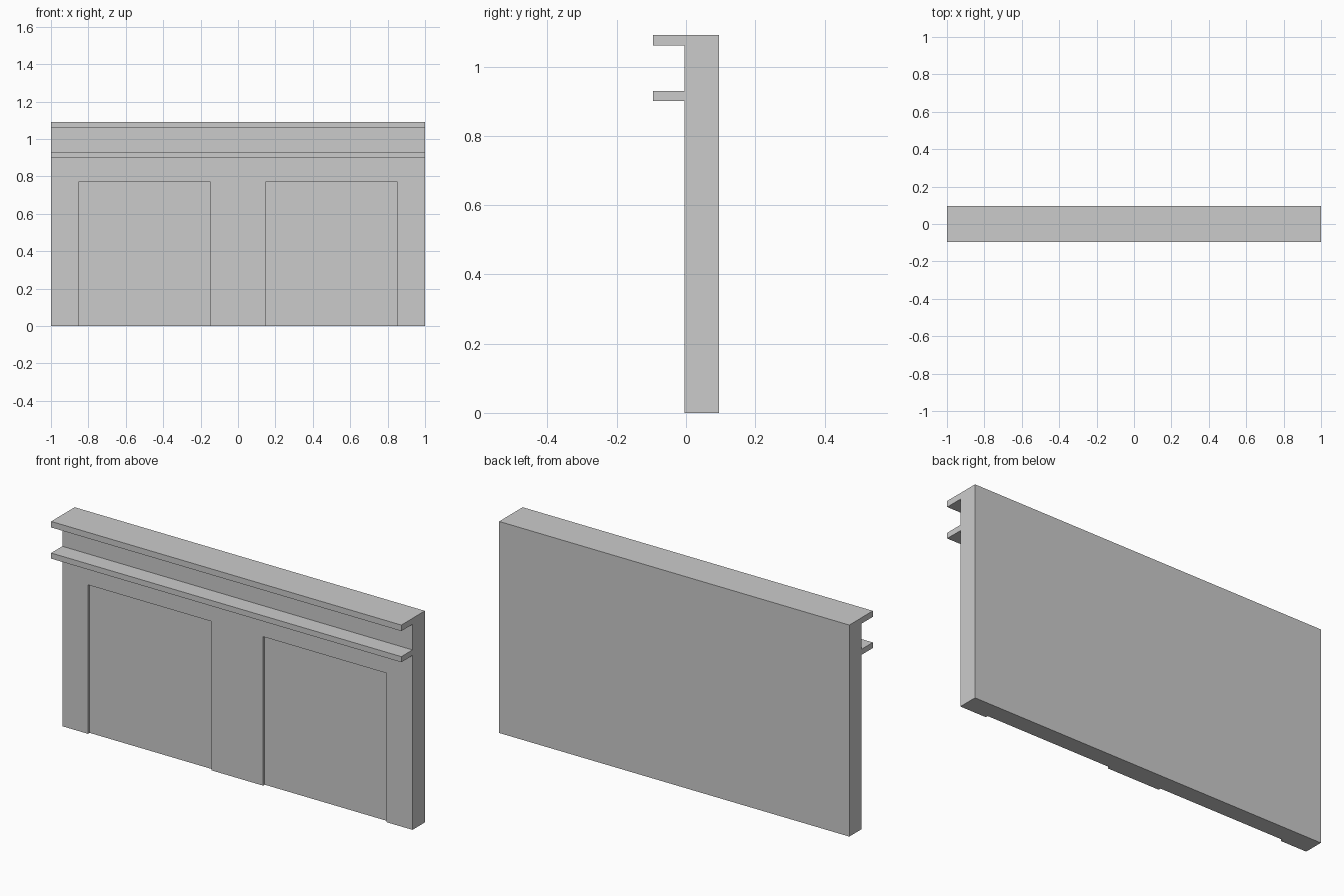
import bpy, bmesh

if "Cube" in bpy.data.objects:
    bpy.data.objects.remove(bpy.data.objects["Cube"])

FRONT, BACK, LEDGE = -0.005, 0.096, -0.096
HEIGHT = 1.092
DEPTH = 0.013  # panel recess depth


def link(name, bm):
    bmesh.ops.recalc_face_normals(bm, faces=bm.faces)
    mesh = bpy.data.meshes.new(name)
    bm.to_mesh(mesh)
    bm.free()
    obj = bpy.data.objects.new(name, mesh)
    bpy.context.collection.objects.link(obj)
    return obj


def extrude_x(name, profile, x0, x1):
    bm = bmesh.new()
    face = bm.faces.new([bm.verts.new((x0, y, z)) for y, z in profile])
    ext = bmesh.ops.extrude_face_region(bm, geom=[face])
    verts = [v for v in ext["geom"] if isinstance(v, bmesh.types.BMVert)]
    bmesh.ops.translate(bm, verts=verts, vec=(x1 - x0, 0, 0))
    return link(name, bm)


# Wall with two projecting ledges, one side profile swept along x
wall = extrude_x("wall_with_ledges", [
    (BACK, 0), (BACK, HEIGHT), (LEDGE, HEIGHT), (LEDGE, 1.061),
    (FRONT, 1.061), (FRONT, 0.929), (LEDGE, 0.929), (LEDGE, 0.9),
    (FRONT, 0.9), (FRONT, 0)], -1, 1)

# Two shallow recessed panels, open at the floor
for side, (x0, x1) in (("left", (-0.853, -0.147)), ("right", (0.147, 0.853))):
    y0, y1 = FRONT - 0.05, FRONT + DEPTH
    cutter = extrude_x(f"{side}_panel_cutter",
                       [(y0, -0.1), (y1, -0.1), (y1, 0.769), (y0, 0.769)], x0, x1)
    cutter.hide_render = True
    cutter.display_type = 'WIRE'
    mod = wall.modifiers.new(f"{side}_panel", 'BOOLEAN')
    mod.operation = 'DIFFERENCE'
    mod.solver = 'EXACT'
    mod.object = cutter
